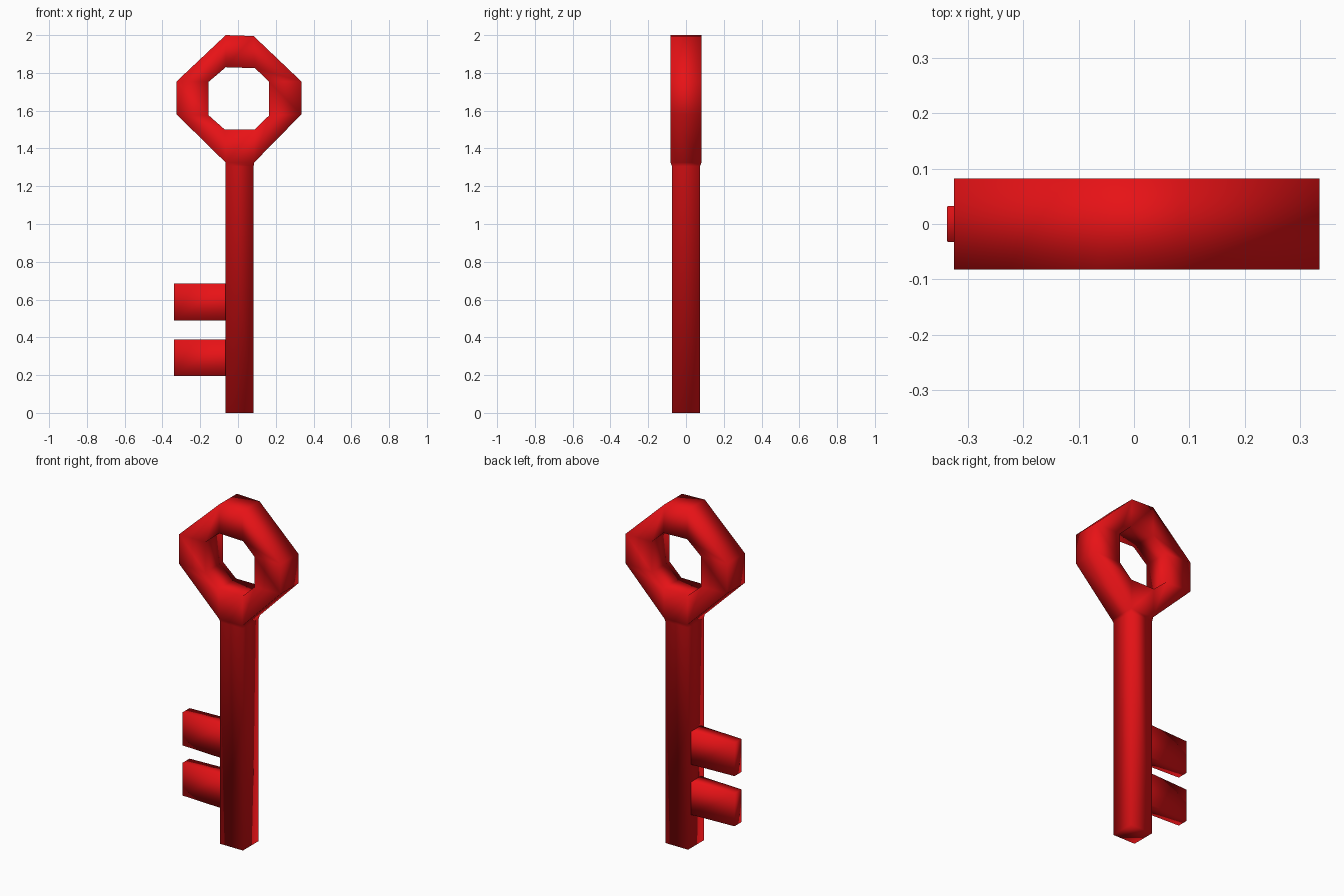
import bpy, bmesh

if "Cube" in bpy.data.objects:
    bpy.data.objects.remove(bpy.data.objects["Cube"])

red = bpy.data.materials.new("red")
red.diffuse_color = (0.8, 0.006, 0.008, 1)
red.use_nodes = True
red.node_tree.nodes["Principled BSDF"].inputs["Base Color"].default_value = red.diffuse_color


def finish(name, bm):
    bmesh.ops.recalc_face_normals(bm, faces=bm.faces)
    for f in bm.faces:
        f.smooth = True
    me = bpy.data.meshes.new(name)
    bm.to_mesh(me)
    bm.free()
    me.materials.append(red)
    ob = bpy.data.objects.new(name, me)
    bpy.context.collection.objects.link(ob)
    return ob


def bridge(bm, a, b, skip=()):
    n = len(a)
    for i in range(n):
        if i not in skip:
            j = (i + 1) % n
            bm.faces.new((a[i], a[j], b[j], b[i]))


# octagonal bow, profiles in x, z (last edge pair starts at the bottom)
outer = [(-0.065, 1.325), (0.085, 1.325), (0.335, 1.58), (0.335, 1.755),
         (0.083, 1.995), (-0.065, 2.0), (-0.325, 1.755), (-0.325, 1.58)]
inner = [(-0.07, 1.5), (0.087, 1.5), (0.165, 1.575), (0.165, 1.753),
         (0.09, 1.825), (-0.065, 1.83), (-0.155, 1.753), (-0.155, 1.575)]
bm = bmesh.new()
of, inf, ib, ob = [[bm.verts.new((x, y, z)) for x, z in prof]
                   for prof, y in ((outer, -0.082), (inner, -0.082),
                                   (inner, 0.082), (outer, 0.082))]
bridge(bm, of, inf)
bridge(bm, inf, ib)
bridge(bm, ib, ob)
bridge(bm, ob, of, skip=(0,))

# square shaft joined to the open bottom of the bow
loop = [of[0], of[1], ob[1], ob[0]]
for z in (1.305, 0.0):
    new = [bm.verts.new((x, y, z)) for x, y in
           ((-0.065, -0.073), (0.083, -0.073), (0.083, 0.073), (-0.065, 0.073))]
    bridge(bm, loop, new)
    loop = new
bm.faces.new(loop)
finish("bow_and_shaft", bm)

# two teeth, slightly flared where they meet the shaft
for name, z0, z1 in (("lower_tooth", 0.195, 0.388), ("upper_tooth", 0.49, 0.685)):
    bm = bmesh.new()
    base, tip = [[bm.verts.new((x, y, z)) for y, z in
                  ((-w, z0), (w, z0), (w, z1), (-w, z1))]
                 for x, w in ((-0.065, 0.045), (-0.338, 0.032))]
    bridge(bm, base, tip)
    bm.faces.new(tip)
    finish(name, bm)
